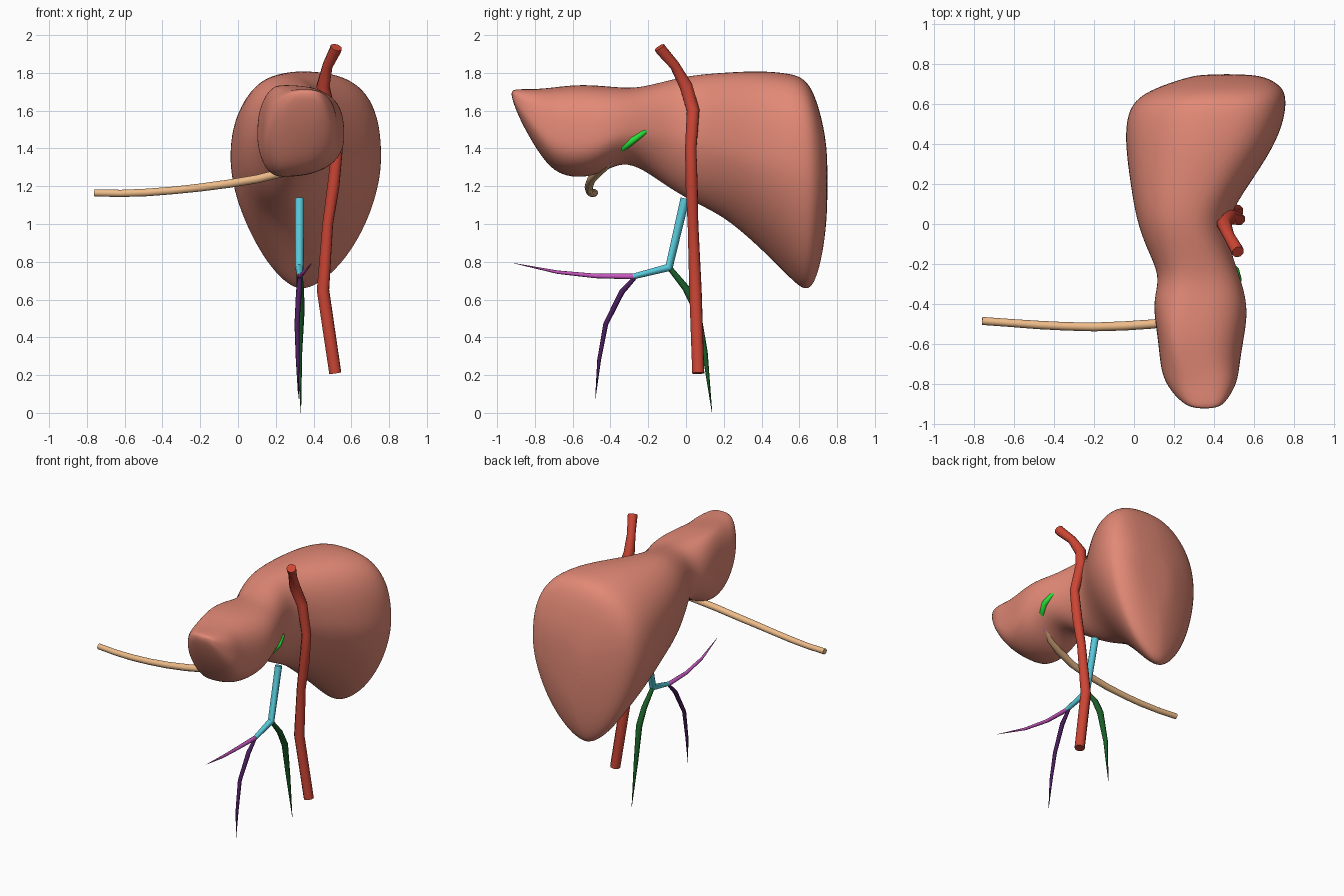
import bpy, bmesh, math

def material(name, rgb):
    m = bpy.data.materials.new(name)
    m.diffuse_color = (*rgb, 1)
    return m

def finish(ob, mat, angle):
    ob.data.materials.append(mat)
    bpy.ops.object.select_all(action='DESELECT')
    bpy.context.view_layer.objects.active = ob
    ob.select_set(True)
    if ob.type == 'CURVE':
        bpy.ops.object.convert(target='MESH')
    bpy.ops.object.shade_smooth_by_angle(angle=math.radians(angle))

def vessel(name, pts, radii, rgb, res=2):
    """Tapered tube through (x, y, z) points."""
    cu = bpy.data.curves.new(name, 'CURVE')
    cu.dimensions = '3D'
    cu.bevel_depth = 1
    cu.bevel_resolution = res
    cu.use_fill_caps = True
    sp = cu.splines.new('POLY')
    sp.points.add(len(pts) - 1)
    for p, co, r in zip(sp.points, pts, radii):
        p.co = (*co, 1)
        p.radius = r
    ob = bpy.data.objects.new(name, cu)
    bpy.context.collection.objects.link(ob)
    finish(ob, material(name, rgb), 50)

def power(v, e):
    return math.copysign(abs(v) ** e, v)

# Liver: egg-shaped sections lofted from the thin left tip to the blunt right lobe
# y, x left, x right, x keel, z bottom, z top, z widest
sections = [
    (-0.925, 0.29, 0.42, 0.35, 1.67, 1.71, 1.69),
    (-0.88, 0.22, 0.47, 0.35, 1.55, 1.715, 1.62),
    (-0.79, 0.15, 0.52, 0.32, 1.39, 1.715, 1.53),
    (-0.70, 0.13, 0.53, 0.26, 1.27, 1.725, 1.45),
    (-0.58, 0.12, 0.55, 0.23, 1.24, 1.74, 1.43),
    (-0.46, 0.10, 0.57, 0.24, 1.26, 1.735, 1.45),
    (-0.36, 0.10, 0.56, 0.28, 1.32, 1.725, 1.49),
    (-0.26, 0.13, 0.53, 0.30, 1.31, 1.72, 1.50),
    (-0.12, 0.06, 0.48, 0.28, 1.21, 1.755, 1.49),
    (0.02, 0.01, 0.46, 0.25, 1.12, 1.79, 1.46),
    (0.20, -0.02, 0.58, 0.27, 1.04, 1.805, 1.42),
    (0.38, -0.045, 0.70, 0.29, 0.88, 1.815, 1.37),
    (0.52, -0.045, 0.755, 0.32, 0.74, 1.805, 1.35),
    (0.62, -0.005, 0.765, 0.33, 0.635, 1.785, 1.33),
    (0.68, 0.10, 0.75, 0.35, 0.66, 1.70, 1.30),
    (0.73, 0.25, 0.68, 0.39, 0.86, 1.52, 1.26),
    (0.75, 0.34, 0.58, 0.43, 1.08, 1.36, 1.22),
]
N = 24
bm = bmesh.new()
rings = []
for y, xl, xr, xk, zb, zt, zw in sections:
    lobe = min(1, max(0, (-0.2 - y) / 0.3))     # left lobe is boxier
    mid = max(0, 1 - abs(y - 0.15) / 0.4)       # waist is fuller on the left
    back = min(1, max(0, (y - 0.1) / 0.3))      # right lobe top leans right
    exps = {(True, True): 2.3 + 0.7 * lobe + 0.2 * back, (True, False): 2.3 + 0.2 * lobe,
            (False, True): 1.65 + 0.65 * lobe, (False, False): 1.75 + 0.5 * lobe + 0.6 * mid}
    ring = []
    for i in range(N):
        a = math.tau * i / N
        c, s = math.cos(a), math.sin(a)
        e = 2 / exps[s > 0, c > 0]
        x = xk + power(c, e) * ((xr - xk) if c > 0 else (xk - xl))
        z = zw + power(s, e) * ((zt - zw) if s > 0 else (zw - zb))
        x += 0.06 * back * max(0, s) ** 2
        ring.append(bm.verts.new((x, y, z)))
    rings.append(ring)
for a, b in zip(rings, rings[1:]):
    for i in range(N):
        j = (i + 1) % N
        bm.faces.new((a[i], a[j], b[j], b[i]))
bm.faces.new(rings[0])
bm.faces.new(rings[-1][::-1])
bmesh.ops.recalc_face_normals(bm, faces=bm.faces)
me = bpy.data.meshes.new("liver")
bm.to_mesh(me)
bm.free()
liver = bpy.data.objects.new("liver", me)
bpy.context.collection.objects.link(liver)
finish(liver, material("liver", (0.76, 0.25, 0.18)), 80)
sub = liver.modifiers.new("round", 'SUBSURF')
sub.levels = sub.render_levels = 2

# Large vein passing behind the liver
vessel("inferior_vena_cava",
       [(.52, -.14, 1.935), (.515, -.13, 1.92), (.475, -.06, 1.84), (.45, 0, 1.73), (.48, .038, 1.60),
        (.525, .025, 1.40), (.505, .03, 1.20), (.475, .037, 1.0), (.45, .05, .65), (.515, .065, .21)],
       [.032, .032, .028, .037, .036, .032, .034, .03, .035, .034], (0.6, 0.06, 0.035))

# Cord vein running out to the left
vessel("umbilical_vein",
       [(-.76, -.485, 1.165), (-.62, -.495, 1.162), (-.48, -.505, 1.167), (-.34, -.512, 1.178),
        (-.2, -.515, 1.193), (-.05, -.51, 1.213), (.1, -.50, 1.238), (.25, -.465, 1.275),
        (.35, -.43, 1.305), (.42, -.39, 1.345)],
       [.02, .02, .021, .021, .022, .023, .023, .024, .024, .018], (0.85, 0.5, 0.25), 3)
vessel("vein_junction", [(.42, -.405, 1.335), (.44, -.385, 1.355)], [.018, .015], (0.4, 0.12, 0.5))
vessel("left_portal_vein",
       [(.44, -.375, 1.37), (.50, -.33, 1.405), (.52, -.28, 1.445), (.51, -.23, 1.48), (.48, -.18, 1.515)],
       [.008, .018, .02, .016, .003], (0.02, 0.75, 0.04))

# Portal trunk and its tributaries
vessel("main_portal_vein",
       [(.325, -.005, 1.135), (.325, -.09, .77), (.33, -.28, .722)],
       [.024, .023, .015], (0.1, 0.6, 0.72))
vessel("superior_mesenteric_vein",
       [(.325, -.085, .765), (.33, .0, .66), (.332, .055, .55), (.325, .1, .32), (.333, .138, .0)],
       [.014, .019, .021, .015, .001], (0.01, 0.11, 0.02))
vessel("splenic_vein",
       [(.328, -.27, .722), (.33, -.48, .725), (.35, -.68, .745), (.39, -.91, .792)],
       [.015, .012, .009, .001], (0.6, 0.1, 0.55))
vessel("inferior_mesenteric_vein",
       [(.326, -.265, .722), (.322, -.34, .64), (.312, -.425, .47), (.316, -.46, .28), (.32, -.48, .075)],
       [.01, .015, .013, .01, .001], (0.07, 0.012, 0.11))
